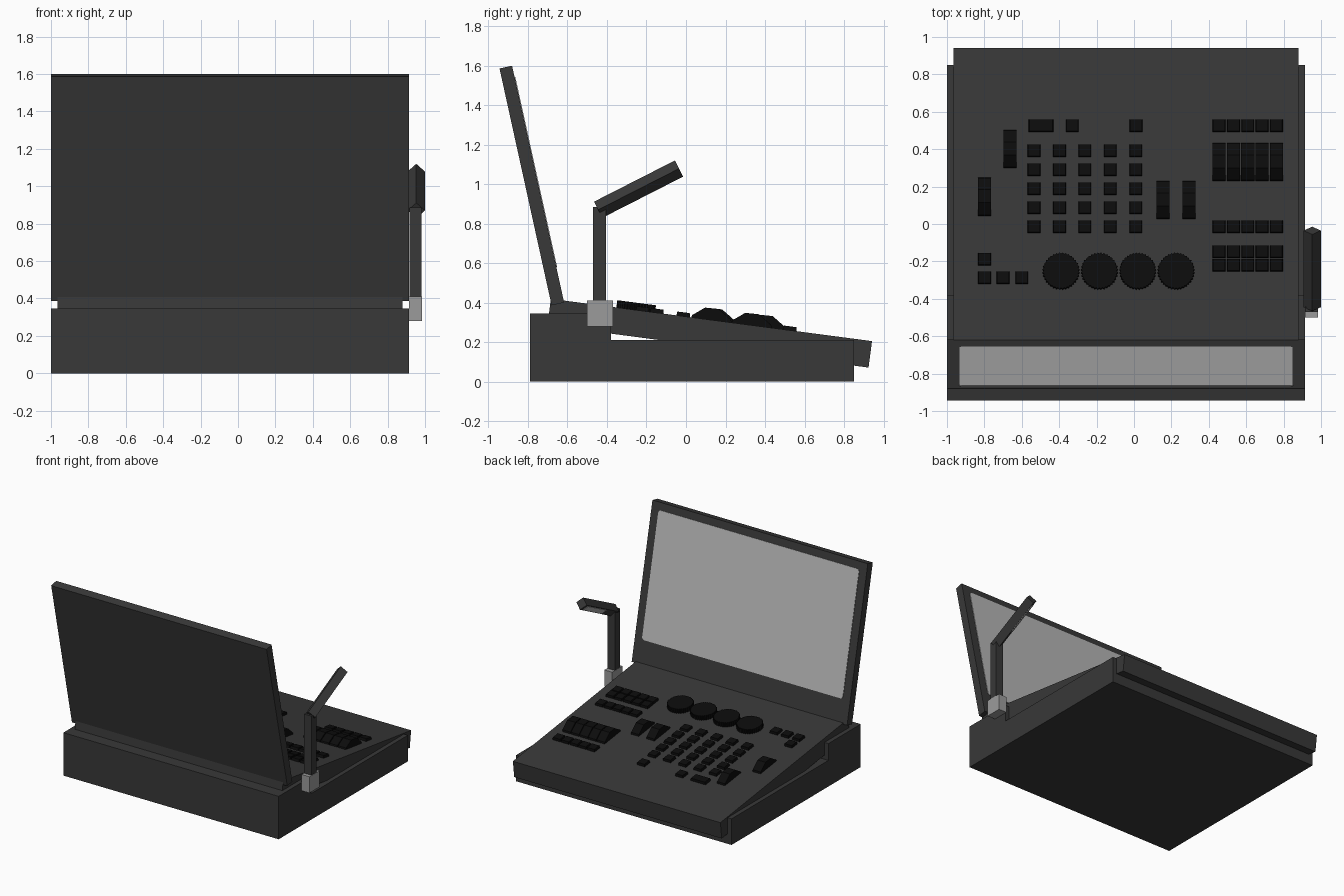
import bpy, bmesh
from math import radians, cos, sin, pi
from mathutils import Matrix, Vector

cube = bpy.data.objects.get("Cube")
if cube:
    bpy.data.objects.remove(cube, do_unlink=True)


def material(name, value):
    mat = bpy.data.materials.new(name)
    colour = (value, value, value, 1)
    mat.use_nodes = True
    mat.diffuse_color = colour
    bsdf = mat.node_tree.nodes["Principled BSDF"]
    bsdf.inputs["Base Color"].default_value = colour
    bsdf.inputs["Roughness"].default_value = 0.6
    return mat


BODY = material("charcoal body", 0.04)
KEY = material("black controls", 0.0036)
METAL = material("grey metal", 0.33)
SCREEN = material("pale screen", 0.48)


def finish(bm, name, mat, frame=Matrix()):
    bmesh.ops.recalc_face_normals(bm, faces=bm.faces)
    mesh = bpy.data.meshes.new(name)
    bm.to_mesh(mesh)
    bm.free()
    mesh.materials.append(mat)
    obj = bpy.data.objects.new(name, mesh)
    bpy.context.collection.objects.link(obj)
    obj.matrix_world = frame
    return obj


def add_box(bm, lo, hi, taper=1.0):
    """Box between two corners; taper narrows its top."""
    lo, hi = Vector(lo), Vector(hi)
    mid, size = (lo + hi) / 2, hi - lo
    verts = bmesh.ops.create_cube(bm, size=1)["verts"]
    for v in verts:
        k = taper if v.co.z > 0 else 1
        v.co = mid + Vector((v.co.x * size.x * k, v.co.y * size.y * k, v.co.z * size.z))


def box(name, mat, lo, hi, frame=Matrix()):
    bm = bmesh.new()
    add_box(bm, lo, hi)
    return finish(bm, name, mat, frame)


def add_prism(bm, points, offset):
    """Closed outline swept along an offset."""
    face = bm.faces.new([bm.verts.new(p) for p in points])
    new = bmesh.ops.extrude_face_region(bm, geom=[face])["geom"]
    bmesh.ops.translate(bm, vec=offset, verts=[g for g in new if isinstance(g, bmesh.types.BMVert)])


# Stepped base housing
LEFT, RIGHT = -1.0, 0.915
profile = [(-0.79, 0), (0.85, 0), (0.85, 0.21), (-0.38, 0.21), (-0.38, 0.345), (-0.79, 0.345)]
bm = bmesh.new()
add_prism(bm, [(LEFT, y, z) for y, z in profile], (RIGHT - LEFT, 0, 0))
finish(bm, "base_housing", BODY)

# Sloping control panel; its frame lies on the top surface
panel = Matrix.Translation((0, 0, 0.329)) @ Matrix.Rotation(radians(-7.5), 4, 'X')
box("control_panel", BODY, (-0.965, -0.69, -0.135), (0.88, 0.95, 0), panel)

# Lid with screen, leaning back
lid = Matrix.Translation((0, -0.617, 0.4)) @ Matrix.Rotation(radians(12.4), 4, 'X')
box("screen_lid", BODY, (LEFT, -0.065, 0), (RIGHT, 0, 1.228), lid)
bm = bmesh.new()
add_box(bm, (-0.935, -0.002, 0.185), (0.85, 0.004, 1.17))
corners = [e for e in bm.edges if abs(e.verts[0].co.y - e.verts[1].co.y) > 0.001]
bmesh.ops.bevel(bm, geom=corners, offset=0.022, segments=4, profile=0.5, affect='EDGES')
finish(bm, "screen_display", SCREEN, lid)

# Push buttons
COLUMNS = [0.455 + 0.0765 * i for i in range(5)]


def keys(name, spots, width=0.07):
    bm = bmesh.new()
    for x, y in spots:
        add_box(bm, (x - width / 2, y - 0.035, -0.005), (x + width / 2, y + 0.035, 0.02), 0.9)
    finish(bm, name, KEY, panel)


keys("keypad", [(-0.535 + 0.136 * i, -0.015 + 0.1025 * j) for i in range(5) for j in range(5)])
keys("function_keys", [(-0.33, 0.53), (0.01, 0.53)])
keys("wide_key", [(-0.498, 0.53)], 0.137)
keys("cursor_keys", [(-0.8, -0.19)] + [(-0.8 + 0.1 * i, -0.29) for i in range(3)])
keys("playback_keys", [(x, y) for x in COLUMNS for y in (0.53, -0.015, -0.15, -0.222)])

# Humped faders and thumb wheels
hump = [(-0.104, -0.005), (-0.1, 0.012), (-0.04, 0.058), (0.03, 0.06), (0.098, 0.014), (0.104, -0.005)]


def humps(name, spots):
    bm = bmesh.new()
    for x, y in spots:
        add_prism(bm, [(x - 0.035, y + dy, z) for dy, z in hump], (0.07, 0, 0))
    finish(bm, name, KEY, panel)


humps("playback_faders", [(x, 0.335) for x in COLUMNS])
humps("master_faders", [(0.155, 0.13), (0.294, 0.13)])
humps("thumb_wheels", [(-0.8, 0.147), (-0.663, 0.405)])

# Knurled rotary dials
TEETH = 36
bm = bmesh.new()
for i in range(4):
    cx, ring = -0.39 + 0.205 * i, []
    for k in range(TEETH * 2):
        r, a = (0.099 if k % 2 else 0.092), pi * k / TEETH
        ring.append((cx + r * cos(a), -0.257 + r * sin(a), -0.005))
    add_prism(bm, ring, (0, 0, 0.042))
finish(bm, "rotary_dials", KEY, panel)

# Side lamp: bracket, post, rolled arm and light strip
box("lamp_bracket", METAL, (RIGHT, -0.5, 0.28), (0.985, -0.37, 0.41))
box("lamp_post", BODY, (0.917, -0.47, 0.4), (0.982, -0.405, 0.885))
arm = (Matrix.Translation((0.953, -0.445, 0.87)) @ Matrix.Rotation(radians(27), 4, 'X')
       @ Matrix.Rotation(radians(45), 4, 'Y'))
box("lamp_arm", BODY, (-0.0325, 0, -0.0325), (0.0325, 0.46, 0.0325), arm)
box("lamp_light", SCREEN, (-0.025, 0.17, -0.036), (0.025, 0.43, -0.031), arm)
